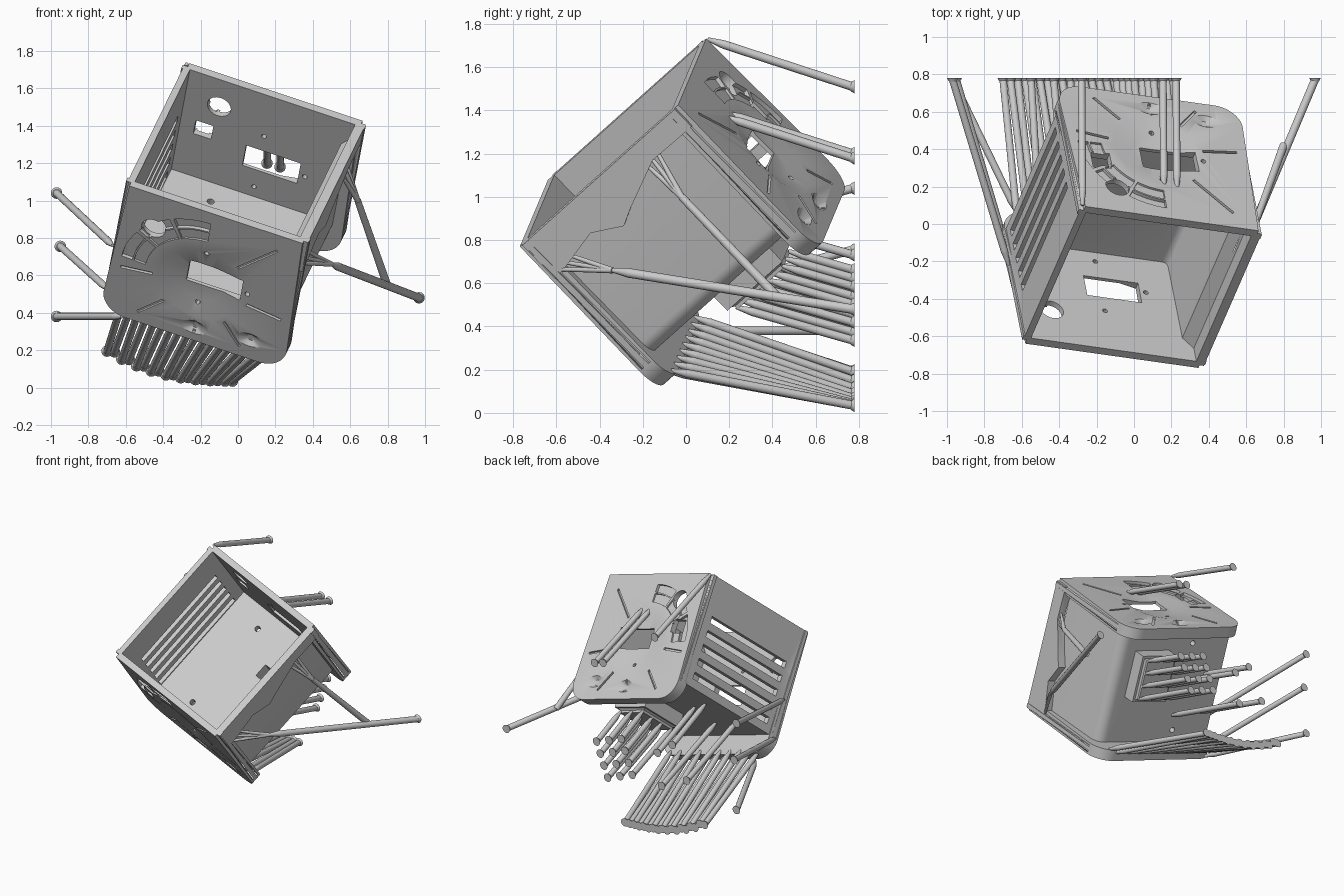
import bpy, bmesh, math
from mathutils import Vector, Matrix

if "Cube" in bpy.data.objects:
    bpy.data.objects.remove(bpy.data.objects["Cube"])

# Tilted box frame: local x = across, y = up the opening, z = out of the opening
ORIGIN = Vector((-0.607, -0.636, 1.087))
U = Vector((0.941, -0.132, -0.313)).normalized()
V = Vector((0.320, 0.707, 0.630))
V = (V - U * V.dot(U)).normalized()
N = U.cross(V)
FRAME = Matrix((U, V, N)).transposed().to_4x4()
FRAME.translation = ORIGIN
A, W, D = 1.04, 1.035, 0.945         # width, height, depth of the box
CENTRE = (0.51, 0.53)                # centre of the round dish on both plates


def make(name, bm, matrix=FRAME):
    bmesh.ops.recalc_face_normals(bm, faces=bm.faces)
    me = bpy.data.meshes.new(name)
    bm.to_mesh(me)
    bm.free()
    ob = bpy.data.objects.new(name, me)
    ob.matrix_world = matrix
    bpy.context.collection.objects.link(ob)
    return ob


def prism_bm(pts, w0, w1, pts2=None, sideways=False):
    """Outline in (across, depth) extruded in height; sideways swaps across and height."""
    def place(p, w):
        return (w, p[0], -p[1]) if sideways else (p[0], w, -p[1])
    bm = bmesh.new()
    lo = [bm.verts.new(place(p, w0)) for p in pts]
    hi = [bm.verts.new(place(p, w1)) for p in (pts2 or pts)]
    bm.faces.new(lo)
    bm.faces.new(hi[::-1])
    n = len(pts)
    for i in range(n):
        j = (i + 1) % n
        bm.faces.new((lo[i], hi[i], hi[j], lo[j]))
    return bm


def rect(a0, a1, b0, b1):
    return [(a0, b0), (a1, b0), (a1, b1), (a0, b1)]


def arc(c, r, t0, t1, n):
    return [(c[0] + r * math.cos(math.radians(t0 + (t1 - t0) * i / n)),
             c[1] + r * math.sin(math.radians(t0 + (t1 - t0) * i / n))) for i in range(n + 1)]


def circle(c, r, n=32):
    return arc(c, r, 0, 360, n)[:-1]


def combine(target, tool, op):
    mod = target.modifiers.new(op, 'BOOLEAN')
    mod.operation, mod.solver, mod.object = op, 'EXACT', tool
    bpy.ops.object.select_all(action='DESELECT')
    bpy.context.view_layer.objects.active = target
    target.select_set(True)
    bpy.ops.object.modifier_apply(modifier=mod.name)
    bpy.data.objects.remove(tool)


def cut(target, pts, w0, w1, pts2=None):
    combine(target, make("cutter", prism_bm(pts, w0, w1, pts2)), 'DIFFERENCE')


def smooth(ob, angle=30):
    bpy.ops.object.select_all(action='DESELECT')
    bpy.context.view_layer.objects.active = ob
    ob.select_set(True)
    bpy.ops.object.shade_smooth_by_angle(angle=math.radians(angle))


# Core: recessed side walls and floor, fillet at one lower edge
core = [(0.008, 0), (0.975, 0)] + arc((0.895, 0.72), 0.08, 0, 90, 8) + [(0.008, 0.80)]
body = make("box_body", prism_bm(core, 0.03, W - 0.03))

# Rim band on the recessed side, with a wavy lower step
band = [(0.02, -0.0), (0.02, 0.22), (0.10, 0.21), (0.30, 0.17), (0.44, 0.25), (0.52, 0.21),
        (0.765, 0.11), (W - 0.02, 0.115), (W - 0.02, 0.0)]
combine(body, make("rim_band", prism_bm(band, 0.90, A - 0.004, sideways=True)), 'UNION')

# Socket block under the floor
block = prism_bm(rect(0.52, 0.82, 0.76, 0.93), 0.44, 0.80)
bmesh.ops.bevel(block, geom=[e for e in block.edges if all(v.co.z < -0.9 for v in e.verts)],
                offset=0.03, segments=3, affect='EDGES')
combine(body, make("socket_block", block), 'UNION')

# Two end plates with rounded lower corners and rounded flange edges
R = 0.14
plate = [(0, 0), (A, 0)] + arc((A - R, D - R), R, 0, 90, 10) + arc((R, D - R), R, 90, 180, 10)
for w0, w1 in ((0, 0.085), (W - 0.085, W)):
    bm = prism_bm(plate, w0, w1)
    edges = [e for e in bm.edges if abs(e.verts[0].co.y - e.verts[1].co.y) < 1e-6
             and min(v.co.z for v in e.verts) < -1e-6]
    bmesh.ops.bevel(bm, geom=edges, offset=0.028, segments=4, affect='EDGES')
    combine(body, make("end_plate", bm), 'UNION')

# Hollow inside
cavity = [(0.045, -0.05), (0.985, -0.05), (0.985, 0.1), (0.93, 0.17)] + \
    arc((0.90, 0.72), 0.03, 0, 90, 4) + [(0.05, 0.75)]
cut(body, cavity, 0.045, W - 0.045)

# Details cut into both plates
for outer, inward, port in ((0, 1, (0.20, 0.25)), (W, -1, (0.24, 0.195))):
    def sink(pts, depth, pts2=None):
        cut(body, pts, outer - inward * 0.01, outer + inward * depth, pts2)
    sink(circle(CENTRE, 0.285, 48), 0.026, circle(CENTRE, 0.13, 48))       # dish
    # Stepped quarter ring, split by ribs
    for t in (-178, -148, -118):
        sink(arc(CENTRE, 0.45, t, t + 27, 10) + arc(CENTRE, 0.39, t + 27, t, 10), 0.020)
        sink(arc(CENTRE, 0.38, t, t + 27, 10) + arc(CENTRE, 0.315, t + 27, t, 10), 0.012)
    # Radial panel grooves
    for t, r1 in ((-48, 0.56), (8, 0.47), (52, 0.44), (88, 0.36), (132, 0.46), (172, 0.45)):
        s, c = math.sin(math.radians(t)), math.cos(math.radians(t))
        groove = [(CENTRE[0] + r * c - k * s, CENTRE[1] + r * s + k * c)
                  for r, k in ((0.27, -0.008), (r1, -0.008), (r1, 0.008), (0.27, 0.008))]
        sink(groove, 0.015)
    # Shallow tapered pockets towards the lower edge
    for p in ((0.52, 0.85), (0.83, 0.81)):
        wide = [(p[0] + 1.9 * (a - p[0]), b) for a, b in circle(p, 0.055, 20)]
        sink(wide, 0.022, circle(p, 0.02, 20))
    # Through holes
    sink(rect(0.425, 0.735, 0.405, 0.555), 0.12)
    sink(circle(port, 0.066), 0.12)
    for p in ((0.77, 0.49), (0.51, 0.68), (0.51, 0.30)):
        sink(circle(p, 0.014, 12), 0.12)
cut(body, rect(0.13, 0.23, 0.345, 0.445), W - 0.12, W + 0.02)              # square port

# Vent slots in the left wall
for i in range(5):
    b = 0.27 + i * 0.105
    cut(body, rect(-0.05, 0.08, b, b + 0.05), 0.13, W - 0.13)

# Floor holes: square socket and two screw holes
cut(body, rect(0.52 + 0.03, 0.65, 0.6, 0.90), 0.59, 0.69)
for a, w in ((0.32, 0.85), (0.32, 0.17)):
    bm = bmesh.new()
    bmesh.ops.create_cone(bm, cap_ends=True, segments=16, radius1=0.02, radius2=0.02,
                          depth=0.3, matrix=Matrix.Translation((a, w, -0.78)))
    combine(body, make("cutter", bm), 'DIFFERENCE')
smooth(body)

# Printed support struts, all ending on the flat plane y = 0.78
END = 0.78
struts = bmesh.new()


def rod(p, q, r0, r1, seg=14):
    p, q = Vector(p), Vector(q)
    d = q - p
    m = Matrix.Translation((p + q) / 2) @ d.to_track_quat('Z', 'Y').to_matrix().to_4x4()
    bmesh.ops.create_cone(struts, cap_ends=True, segments=seg, radius1=r0, radius2=r1,
                          depth=d.length, matrix=m)


def strut(p, x, z, r=0.020):
    p, q = Vector(p), Vector((x, END - 0.008, z))
    k = p.lerp(q, min(0.25, 0.08 / (q - p).length))
    rod(p, k, r * 0.45, r)                            # tapered tip
    rod(k, q, r, r)
    rod((x, END - 0.018, z), (x, END, z), r, 0.031)   # foot disc


def local(a, w, b):
    return FRAME @ Vector((a, w, -b))


# Single struts: top corner, through the window, left side
strut((-0.275, 0.10, 1.73), -0.28, 1.51)
strut((0.16, 0.18, 1.39), 0.155, 1.20)
strut((0.23, 0.18, 1.37), 0.225, 1.18)
strut((-0.67, -0.22, 0.76), -0.97, 1.04)
strut((-0.70, -0.07, 0.53), -0.95, 0.755)
strut((-0.62, 0.05, 0.38), -0.97, 0.38)

# Forked tree on the right side
fork, join = Vector((0.50, -0.34, 0.66)), Vector((0.80, 0.42, 0.54))
strut(fork, 0.968, 0.48, 0.022)
for w, b in ((0.06, 0.20), (0.11, 0.20), (0.15, 0.19)):
    rod(local(A - 0.02, w, b), fork, 0.009, 0.014)
knee = Vector((0.64, -0.02, 1.00))
rod(knee, join, 0.018, 0.022)
for w, b in ((0.76, 0.10), (0.80, 0.10), (0.72, 0.12)):
    rod(local(A - 0.03, w, b), knee, 0.009, 0.015)

# Row of struts along the lower plate edge
COUNT = 18
for i in range(COUNT):
    t = i / (COUNT - 1)
    start = local(0.10 + 0.84 * t, 0.05 + 0.03 * (i % 2), D - 0.03)
    strut(start, -0.70 + 0.67 * t, 0.035 + 0.02 * (i % 2) * (1 - t) + 0.16 * (1 - t) ** 2.5)

# Struts holding the socket block and the floor
for a in (0.56, 0.67, 0.78):
    for w in (0.47, 0.57, 0.67, 0.77):
        p = local(a, w, 0.92)
        strut(p, p.x - 0.03, p.z - 0.28 * (END - p.y))
for a, w in ((0.12, 0.30), (0.35, 0.28), (0.30, 0.55), (0.15, 0.60)):
    p = local(a, w, 0.79)
    strut(p, p.x - 0.04, p.z - 0.28 * (END - p.y))
smooth(make("support_struts", struts, Matrix.Identity(4)), 40)
